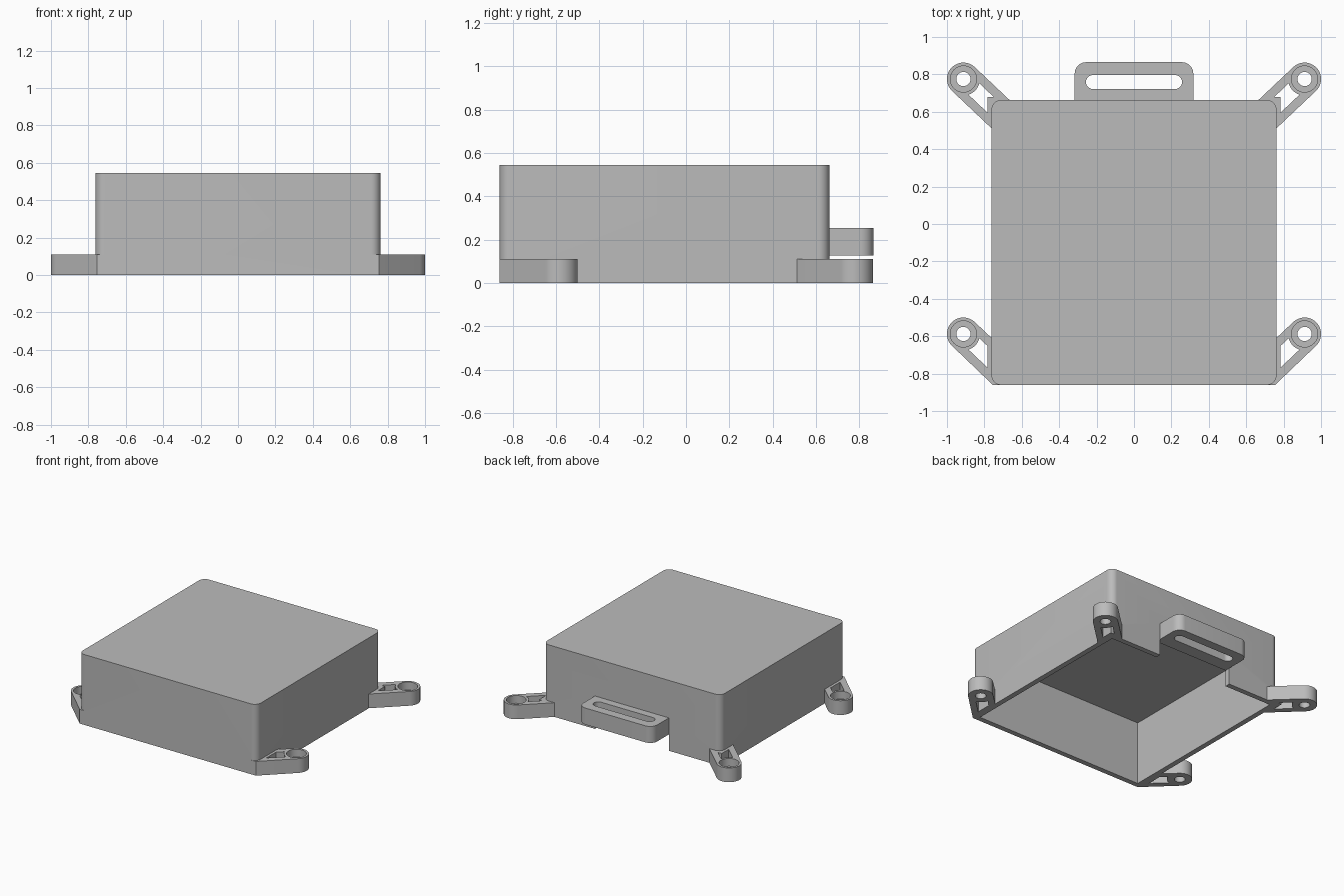
import bpy, bmesh, math

if "Cube" in bpy.data.objects:
    bpy.data.objects.remove(bpy.data.objects["Cube"])

grey = bpy.data.materials.new("light grey plastic")
grey.diffuse_color = (0.5, 0.5, 0.5, 1)
grey.use_nodes = True
grey.node_tree.nodes["Principled BSDF"].inputs["Base Color"].default_value = grey.diffuse_color


def prism(name, pts, z0, z1):
    """Extrude a closed outline from z0 to z1."""
    bm = bmesh.new()
    face = bm.faces.new([bm.verts.new((x, y, z0)) for x, y in pts])
    up = bmesh.ops.extrude_face_region(bm, geom=[face])["geom"]
    bmesh.ops.translate(bm, vec=(0, 0, z1 - z0),
                        verts=[v for v in up if isinstance(v, bmesh.types.BMVert)])
    bmesh.ops.recalc_face_normals(bm, faces=bm.faces)
    me = bpy.data.meshes.new(name)
    bm.to_mesh(me)
    bm.free()
    me.materials.append(grey)
    ob = bpy.data.objects.new(name, me)
    bpy.context.collection.objects.link(ob)
    return ob


def arc(cx, cy, r, a0, a1, n):
    return [(cx + r * math.cos(math.radians(a0 + (a1 - a0) * i / n)),
             cy + r * math.sin(math.radians(a0 + (a1 - a0) * i / n))) for i in range(n + 1)]


def rounded(x, y0, y1, r_low, r_high, n=10):
    """Rectangle centred on x = 0, with its own radius for the low-y and high-y corners."""
    pts = []
    for sx, y, r, a in ((1, y1, r_high, 0), (-1, y1, r_high, 90),
                        (-1, y0, r_low, 180), (1, y0, r_low, 270)):
        if r:
            pts += arc(sx * (x - r), y - r if y == y1 else y + r, r, a, a + 90, n)
        else:
            pts.append((sx * x, y))
    return pts


def circle(cx, cy, r, n=48):
    return arc(cx, cy, r, 0, 360, n)[:-1]


def combine(target, tool, operation):
    """Boolean the tool into the target, then discard the tool."""
    mod = target.modifiers.new(operation, 'BOOLEAN')
    mod.operation, mod.object, mod.solver = operation, tool, 'EXACT'
    dg = bpy.context.evaluated_depsgraph_get()
    me = bpy.data.meshes.new_from_object(target.evaluated_get(dg))
    target.modifiers.clear()
    target.data = me
    bpy.data.objects.remove(tool)


# Solid rounded block of the cover
cover = prism("enclosure_cover", rounded(0.762, -0.86, 0.662, 0.05, 0.05), 0, 0.545)

# Strap handle on the back
handle = prism("handle", rounded(0.317, 0.64, 0.865, 0, 0.06), 0.127, 0.255)
combine(handle, prism("handle_slot", rounded(0.257, 0.722, 0.796, 0.0369, 0.0369), 0.1, 0.3),
        'DIFFERENCE')
combine(cover, handle, 'UNION')

# Mounting ears: offsets run from the screw centre toward the cover
D = (0.726, 0.688)          # arm direction
N = (D[1], -D[0])           # across the arm
R, H = 0.088, 0.11


def polar(r, deg):
    c, s = r * math.cos(math.radians(deg)), r * math.sin(math.radians(deg))
    return (D[0] * c + N[0] * s, D[1] * c + N[1] * s)


ears = [  # centre y, end of arm, end of arm window
    (0.775, [(0.17, 0.282), (0.17, 0.135), (0.271, 0.135)],
     [(0.161, 0.095), (0.13, 0.095), (0.13, 0.181)]),
    (-0.588, [(0.157, 0.272), (0.20, 0.272), (0.20, 0.068)],
     [(0.13, 0.065), (0.13, 0.181)]),
]
for cy, arm_end, window_end in ears:
    for side in (1, -1):
        def place(pts):
            return [(side * (0.912 - x), cy - y) for x, y in pts]
        ear = prism("ear", place([polar(R, 90 + 180 * i / 24) for i in range(25)] + arm_end), 0, H)
        half = math.degrees(math.asin(0.042 / R))
        window = [polar(R, -half + 2 * half * i / 8) for i in range(9)] + window_end
        combine(ear, prism("ear_window", place(window), -0.1, 0.2), 'DIFFERENCE')
        cx = side * 0.912
        combine(ear, prism("screw_hole", circle(cx, cy, 0.038), -0.1, 0.2), 'DIFFERENCE')
        combine(ear, prism("screw_recess", circle(cx, cy, 0.07), 0.05, 0.2), 'DIFFERENCE')
        combine(cover, ear, 'UNION')

# Hollow interior, open at the bottom
combine(cover, prism("cavity", rounded(0.722, -0.82, 0.622, 0, 0), -0.1, 0.49), 'DIFFERENCE')
# Cable opening in the back wall under the handle
combine(cover, prism("cable_opening", rounded(0.317, 0.55, 0.75, 0, 0), -0.1, 0.127), 'DIFFERENCE')

bpy.ops.object.select_all(action='DESELECT')
cover.select_set(True)
bpy.context.view_layer.objects.active = cover
bpy.ops.object.shade_smooth_by_angle(angle=math.radians(30))
